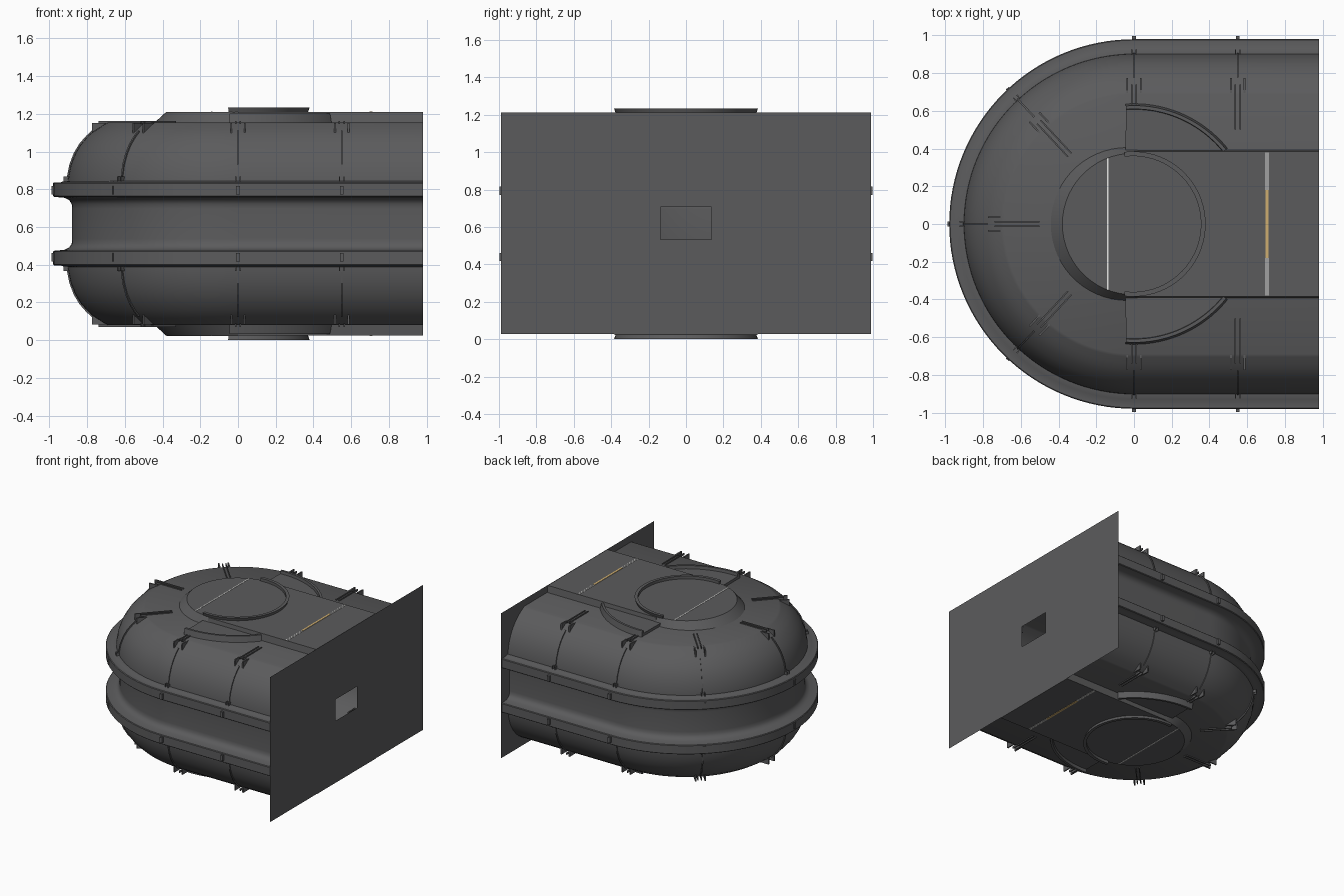
import bpy, bmesh, math
from mathutils import Matrix, Vector

if "Cube" in bpy.data.objects:
    bpy.data.objects.remove(bpy.data.objects["Cube"])

MID = 0.617          # height of the mirror plane
END = 0.98           # flat end of the hull


def material(name, c):
    m = bpy.data.materials.new(name)
    m.diffuse_color = (*c, 1)
    m.use_nodes = True
    m.node_tree.nodes["Principled BSDF"].inputs["Base Color"].default_value = m.diffuse_color
    return m


GREY = material("dark_grey", (0.105, 0.105, 0.108))
PALE = material("pale_light", (0.8, 0.8, 0.78))
TAN = material("warm_light", (0.62, 0.42, 0.16))


def finish(bm, name, mat=GREY, mirror=(False, False, True), smooth=True):
    bmesh.ops.recalc_face_normals(bm, faces=bm.faces)
    me = bpy.data.meshes.new(name)
    bm.to_mesh(me)
    bm.free()
    ob = bpy.data.objects.new(name, me)
    bpy.context.collection.objects.link(ob)
    ob.location.z = MID
    me.materials.append(mat)
    if any(mirror):
        ob.modifiers.new("Mirror", 'MIRROR').use_axis = mirror
    if smooth:
        bpy.ops.object.select_all(action='DESELECT')
        ob.select_set(True)
        bpy.context.view_layer.objects.active = ob
        bpy.ops.object.shade_smooth_by_angle(angle=math.radians(35))
    return ob


def box(bm, lo, hi, mtx=Matrix()):
    lo, hi = Vector(lo), Vector(hi)
    size = Matrix.Diagonal((*(hi - lo), 1))
    bmesh.ops.create_cube(bm, size=1, matrix=mtx @ Matrix.Translation((lo + hi) / 2) @ size)


def prism(bm, outline, z0, z1, top=None):
    """Closed solid between an outline at z0 and an outline at z1."""
    a = [bm.verts.new((x, y, z0)) for x, y in outline]
    b = [bm.verts.new((x, y, z1)) for x, y in (top or outline)]
    bm.faces.new(a)
    bm.faces.new(b)
    n = len(a)
    for i in range(n):
        bm.faces.new((a[i], a[(i + 1) % n], b[(i + 1) % n], b[i]))


def arc(r, a0, a1, n, cx=0):
    return [(cx + r * math.cos(math.radians(a0 + (a1 - a0) * i / n)),
             r * math.sin(math.radians(a0 + (a1 - a0) * i / n))) for i in range(n + 1)]


# Hull: half profile (radius, height) mirrored, swept round a U-shaped path
half = [(0.69, 0.538), (0.705, 0.53), (0.74, 0.508), (0.77, 0.488), (0.80, 0.46),
        (0.835, 0.42), (0.865, 0.37), (0.888, 0.31), (0.90, 0.25), (0.902, 0.228),
        (0.93, 0.225), (0.94, 0.22), (0.975, 0.22), (0.98, 0.215), (0.98, 0.148),
        (0.975, 0.143), (0.92, 0.138), (0.895, 0.125), (0.882, 0.105), (0.88, 0.08)]
profile = half + [(r, -h) for r, h in reversed(half)]
bm = bmesh.new()
rings = []
for r, h in profile:
    pts = [(END, r)] + arc(r, 90, 270, 64) + [(END, -r)]
    rings.append([bm.verts.new((x, y, h)) for x, y in pts])
for a, b in zip(rings, rings[1:]):
    for i in range(len(a) - 1):
        bm.faces.new((a[i], a[i + 1], b[i + 1], b[i]))
bm.faces.new(rings[0])
bm.faces.new(rings[-1])
finish(bm, "hull", mirror=(False, False, False))

# End plate with a rectangular opening
bm = bmesh.new()
outer = [bm.verts.new((END, y, z)) for y, z in ((-.988, -.59), (.988, -.59), (.988, .595), (-.988, .595))]
inner = [bm.verts.new((END, y, z)) for y, z in ((-.137, -.085), (.137, -.085), (.137, .09), (-.137, .09))]
for i in range(4):
    j = (i + 1) % 4
    bm.faces.new((outer[i], outer[j], inner[j], inner[i]))
finish(bm, "end_plate", mirror=(False, False, False), smooth=False)

# Raised walkway running from the hatch to the end plate
bm = bmesh.new()
prism(bm, [(0, -.395), (END, -.395), (END, .395), (0, .395)], 0.53, 0.592,
      [(0, -.385), (END, -.385), (END, .385), (0, .385)])
finish(bm, "walkway", smooth=False)

# Round hatch with a sloping side
bm = bmesh.new()
prism(bm, arc(.41, 0, 354, 59, -.04), 0.53, 0.594, arc(.375, 0, 354, 59, -.005))
finish(bm, "hatch")

# Half-round lip on the hatch
bm = bmesh.new()
prism(bm, arc(.372, -97, 97, 40, -.005) + arc(.36, 97, -97, 40, -.005), 0.58, 0.617,
      arc(.385, -97, 97, 40, -.005) + arc(.36, 97, -97, 40, -.005))
finish(bm, "hatch_lip")

# Curved side slabs beside the hatch, with raised rims
bm = bmesh.new()
prism(bm, [(.45, .38), (-.045, .38)] + arc(.61, 94, 40, 24), 0.53, 0.56)
finish(bm, "side_slab", mirror=(False, True, True))
bm = bmesh.new()
prism(bm, arc(.64, 94, 39, 24) + arc(.605, 39, 94, 24), 0.53, 0.585,
      arc(.628, 94, 39, 24) + arc(.61, 39, 94, 24))
finish(bm, "slab_rim", mirror=(False, True, True))

# Light slits across hatch and walkway
bm = bmesh.new()
box(bm, (-.144, -.35, .59), (-.136, .35, .596))
for x in (.701, .711):
    box(bm, (x - .003, -.38, .588), (x + .003, .38, .594))
finish(bm, "light_slits", PALE, smooth=False)
bm = bmesh.new()
box(bm, (.698, -.18, .588), (.714, .18, .5955))
finish(bm, "warm_slit", TAN, smooth=False)

# Clamps: arms over the lid, thin brackets at the lid edge, ribs on the shoulder
bm = bmesh.new()
places = [(0, a) for a in (90, 133, 180, 227, 270)] + [(.55, 90), (.55, 270)]
for x, ang in places:
    m = Matrix.Translation((x, 0, 0)) @ Matrix.Rotation(math.radians(ang), 4, 'Z')
    for s in (-1, 1):
        box(bm, (.50, s * .013 - .004, .53), (.74, s * .013 + .004, .546), m)
        box(bm, (.69, s * .036 - .005, .455), (.775, s * .036 + .005, .535), m)
        box(bm, (.885, s * .012 - .003, .215), (.925, s * .012 + .003, .25), m)
    box(bm, (.765, -.041, .455), (.776, .041, .468), m)
    box(bm, (.975, -.012, .155), (.988, .012, .2), m) if ang == 180 else box(
        bm, (.975, -.01, .155), (.998 if abs(math.sin(math.radians(ang))) > .9 else .985, .01, .2), m)
    # rib following the shoulder curve
    for (r0, h0), (r1, h1) in zip(half[3:9], half[4:10]):
        v = [m @ Vector((r, y, h)) for y in (-.005, .005)
             for r, h in ((r0, h0), (r0 + .006, h0 + .006), (r1 + .006, h1 + .006), (r1, h1))]
        v = [bm.verts.new(p) for p in v]
        bm.faces.new(v[:4])
        bm.faces.new(v[4:])
        bm.faces.new((v[1], v[2], v[6], v[5]))
finish(bm, "clamps", smooth=False)
